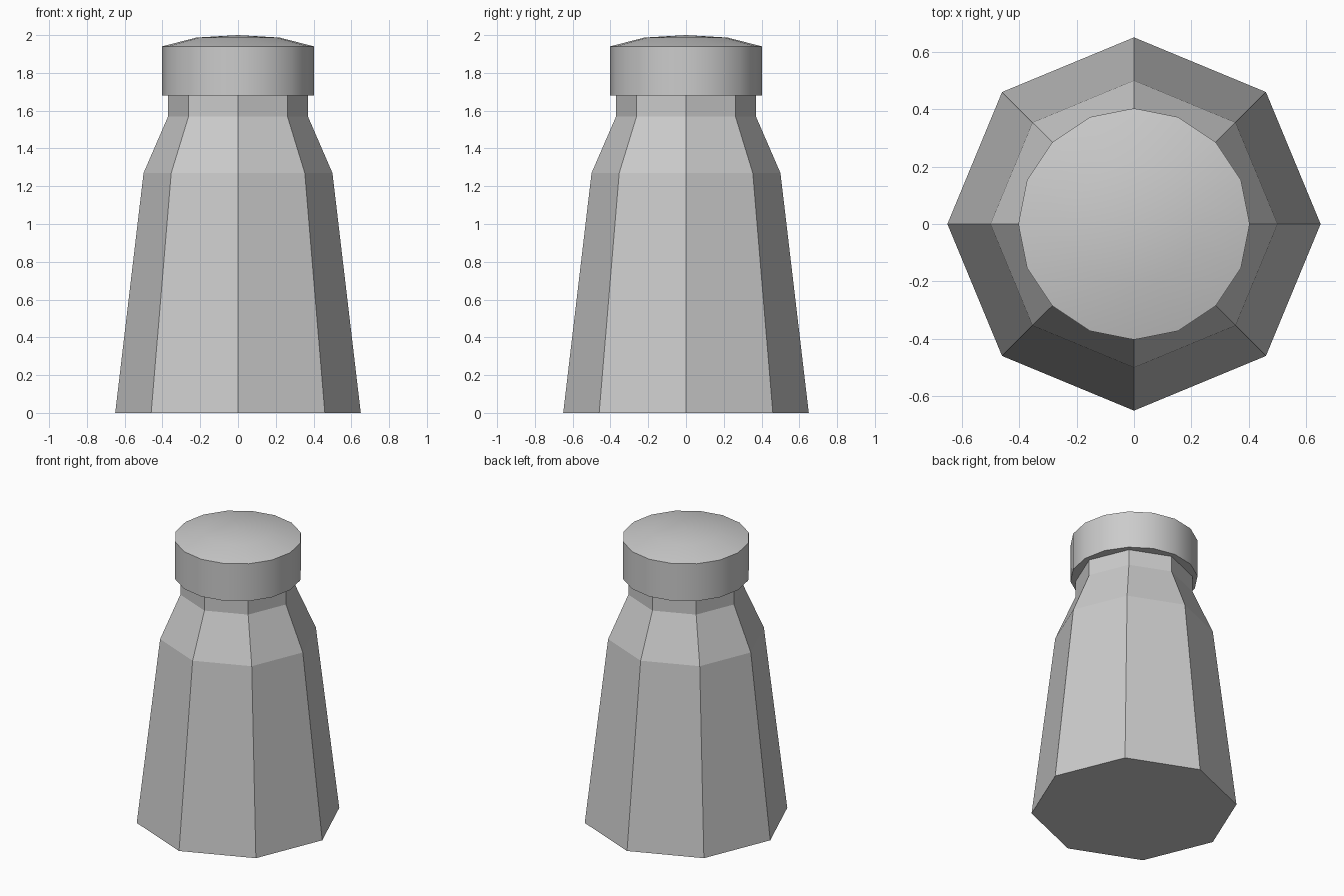
import bpy, bmesh, math

if "Cube" in bpy.data.objects:
    bpy.data.objects.remove(bpy.data.objects["Cube"])


def lathe(name, profile, sides, smooth=False):
    """Stack rings of (radius, z) and close both ends; radius 0 makes a tip."""
    bm = bmesh.new()
    rings = []
    for r, z in profile:
        count = sides if r > 0 else 1
        rings.append([bm.verts.new((r * math.cos(2 * math.pi * i / sides),
                                    r * math.sin(2 * math.pi * i / sides), z))
                      for i in range(count)])
    for a, b in zip(rings, rings[1:]):
        for i in range(sides):
            j = (i + 1) % sides
            if len(b) == 1:
                bm.faces.new((a[i], a[j], b[0]))
            else:
                bm.faces.new((a[i], a[j], b[j], b[i]))
    for ring in (rings[0], rings[-1]):
        if len(ring) > 1:
            bm.faces.new(ring)
    bmesh.ops.recalc_face_normals(bm, faces=bm.faces)
    mesh = bpy.data.meshes.new(name)
    bm.to_mesh(mesh)
    bm.free()
    obj = bpy.data.objects.new(name, mesh)
    bpy.context.collection.objects.link(obj)
    if smooth:
        bpy.ops.object.select_all(action='DESELECT')
        obj.select_set(True)
        bpy.context.view_layer.objects.active = obj
        bpy.ops.object.shade_smooth_by_angle(angle=math.radians(30))
    return obj


# Faceted eight-sided body with shoulder and straight neck
lathe("shaker_body", [(0.65, 0), (0.50, 1.27), (0.37, 1.57), (0.37, 1.68)], 8)

# Round cap with a shallow dome
lathe("shaker_cap", [(0.403, 1.68), (0.403, 1.94), (0.22, 1.987), (0, 2.0)],
      16, smooth=True)
